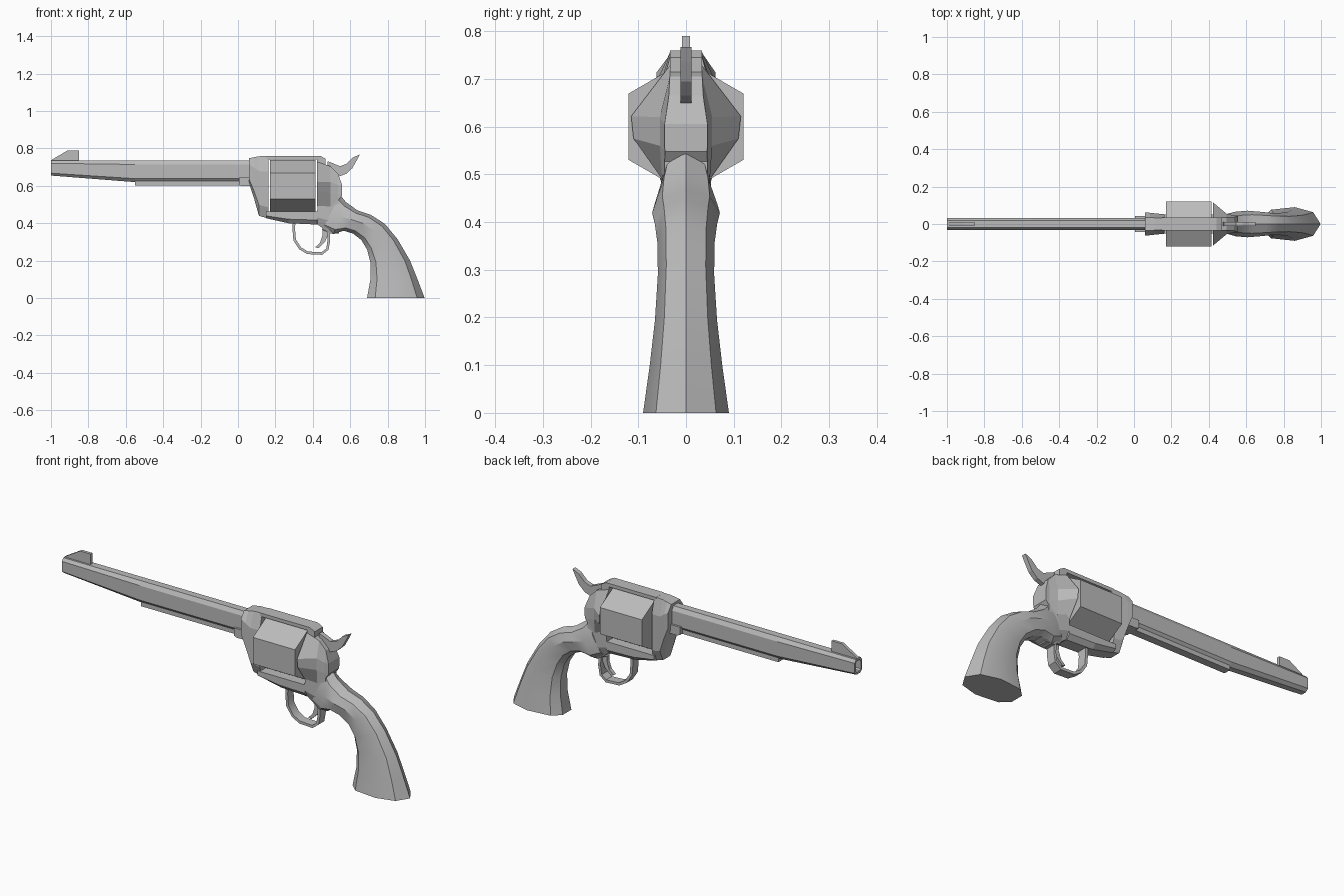
import bpy, bmesh, math
from mathutils import Vector

cube = bpy.data.objects.get("Cube")
if cube:
    bpy.data.objects.remove(cube, do_unlink=True)

steel = bpy.data.materials.new("plain grey")
steel.use_nodes = True
grey = (0.5, 0.5, 0.5, 1)
steel.diffuse_color = grey
steel.node_tree.nodes["Principled BSDF"].inputs["Base Color"].default_value = grey


def finish(name, bm, smooth=None):
    bmesh.ops.recalc_face_normals(bm, faces=bm.faces)
    mesh = bpy.data.meshes.new(name)
    bm.to_mesh(mesh)
    bm.free()
    ob = bpy.data.objects.new(name, mesh)
    bpy.context.collection.objects.link(ob)
    mesh.materials.append(steel)
    if smooth:
        bpy.ops.object.select_all(action='DESELECT')
        ob.select_set(True)
        bpy.context.view_layer.objects.active = ob
        bpy.ops.object.shade_smooth_by_angle(angle=math.radians(smooth))
    return ob


def loft(name, rings, smooth=None, bore=None):
    """Skin closed rings of equal size and cap both ends."""
    bm = bmesh.new()
    rows = [[bm.verts.new(p) for p in ring] for ring in rings]
    n = len(rows[0])
    for a, b in zip(rows, rows[1:]):
        for i in range(n):
            j = (i + 1) % n
            bm.faces.new((a[i], a[j], b[j], b[i]))
    first = bm.faces.new(rows[0])
    bm.faces.new(rows[-1])
    if bore:
        bmesh.ops.recalc_face_normals(bm, faces=bm.faces)
        bmesh.ops.inset_region(bm, faces=[first], thickness=bore)
        hole = bmesh.ops.extrude_discrete_faces(bm, faces=[first])["faces"]
        bmesh.ops.translate(bm, verts=hole[0].verts, vec=(0.15, 0, 0))
    return finish(name, bm, smooth)


def prism(name, outline, half):
    """Extrude a side outline symmetrically across the width."""
    bm = bmesh.new()
    face = bm.faces.new([bm.verts.new((x, -half, z)) for x, z in outline])
    top = bmesh.ops.extrude_face_region(bm, geom=[face])["geom"]
    bmesh.ops.translate(bm, vec=(0, 2 * half, 0),
                        verts=[v for v in top if isinstance(v, bmesh.types.BMVert)])
    return finish(name, bm)


def mirrored(half):
    """Close a half section of (width, height) pairs; points at width 0 stay single."""
    return half + [(-w, t) for w, t in reversed(half) if w > 0]


def stations(section, data):
    """Vertical sections from (x, bottom, top, half width)."""
    return [[(x, w * hw, lo + t * (hi - lo)) for w, t in mirrored(section)]
            for x, lo, hi, hw in data]


# Barrel with bore, and the rod housing below it
barrel_section = [(0.5, 0), (1, 0.16), (1, 0.82), (0.6, 1)]
loft("barrel", stations(barrel_section, [
    (-1, 0.655, 0.735, 0.031), (-0.55, 0.62, 0.735, 0.031),
    (0.07, 0.62, 0.735, 0.031)]), bore=0.012)
prism("rod_housing", [(-0.55, 0.625), (-0.55, 0.602), (0.08, 0.602), (0.08, 0.625)], 0.02)
prism("rod_collar", [(0.005, 0.645), (0.005, 0.605), (0.02, 0.598),
                     (0.08, 0.598), (0.08, 0.645)], 0.042)
prism("front_sight", [(-1, 0.73), (-1, 0.737), (-0.91, 0.79), (-0.85, 0.79),
                      (-0.85, 0.73)], 0.008)

# Frame: front block, top strap, bottom strap
loft("frame_front", stations([(0.55, 0), (1, 0.18), (1, 0.75), (0.58, 1)], [
    (0.06, 0.61, 0.748, 0.062), (0.085, 0.535, 0.753, 0.06),
    (0.112, 0.44, 0.758, 0.057), (0.162, 0.425, 0.76, 0.052)]))
prism("top_strap", [(0.15, 0.76), (0.44, 0.76), (0.468, 0.745), (0.468, 0.715),
                    (0.423, 0.715), (0.423, 0.742), (0.15, 0.742)], 0.034)
loft("bottom_strap", stations([(0.6, 0), (1, 0.35), (1, 1)], [
    (0.15, 0.427, 0.462, 0.052), (0.27, 0.4, 0.462, 0.052),
    (0.423, 0.393, 0.462, 0.052), (0.426, 0.393, 0.5, 0.052),
    (0.49, 0.345, 0.54, 0.05), (0.54, 0.345, 0.55, 0.045)]))

# Six-sided cylinder, point upward
drum = [(0.139 * math.cos(a), 0.6 + 0.139 * math.sin(a))
        for a in (math.radians(30 + 60 * i) for i in range(6))]
loft("cylinder", [[(x, y, z) for y, z in drum] for x in (0.171, 0.415)])

# Recoil shield tapering backward
shield = [
    (0.423, [(0.05, 0.49), (0.11, 0.575), (0.115, 0.622), (0.034, 0.728)]),
    (0.495, [(0.05, 0.49), (0.055, 0.56), (0.055, 0.62), (0.034, 0.705)]),
    (0.535, [(0.045, 0.52), (0.046, 0.55), (0.046, 0.605), (0.036, 0.665)]),
    (0.556, [(0.044, 0.548), (0.045, 0.56), (0.045, 0.604), (0.045, 0.606)])]
loft("recoil_shield", [[(x, y, z) for y, z in mirrored(half)] for x, half in shield])

# Hammer and trigger
prism("hammer", [(0.65, 0.767), (0.615, 0.752), (0.58, 0.717), (0.545, 0.705),
                 (0.48, 0.732), (0.47, 0.66), (0.54, 0.65), (0.58, 0.665),
                 (0.612, 0.695), (0.635, 0.737)], 0.012)
prism("trigger", [(0.45, 0.39), (0.452, 0.335), (0.438, 0.295), (0.413, 0.272),
                  (0.43, 0.267), (0.465, 0.3), (0.485, 0.35), (0.487, 0.39)], 0.01)

# Trigger guard: flat ribbon bent along a path
path = [Vector(p) for p in [(0.3, 0.41), (0.298, 0.37), (0.303, 0.31), (0.332, 0.266),
                            (0.372, 0.242), (0.448, 0.238), (0.478, 0.262),
                            (0.486, 0.31), (0.482, 0.37)]]
ribbon = []
for i, p in enumerate(path):
    t = (path[min(i + 1, len(path) - 1)] - path[max(i - 1, 0)]).normalized()
    n = Vector((-t.y, t.x)) * 0.007
    ribbon.append([(p.x + s * n.x, y, p.y + s * n.y)
                   for s, y in ((-1, -0.024), (1, -0.024), (1, 0.024), (-1, 0.024))])
loft("trigger_guard", ribbon, smooth=35)

# Grip: slanted sections from (front point, back point, half width)
grip_section = mirrored([(0, 1), (0.7, 0.87), (1, 0.55), (0.85, 0.14), (0.4, 0)])
grip = [
    ((0.69, 0), (0.998, 0), 0.09), ((0.708, 0.1), (0.96, 0.1), 0.076),
    ((0.708, 0.19), (0.92, 0.2), 0.065), ((0.69, 0.26), (0.853, 0.315), 0.059),
    ((0.66, 0.31), (0.785, 0.397), 0.06), ((0.615, 0.345), (0.71, 0.445), 0.066),
    ((0.565, 0.36), (0.64, 0.468), 0.071), ((0.51, 0.342), (0.575, 0.515), 0.066),
    ((0.45, 0.365), (0.545, 0.553), 0.054)]
loft("grip", [[(f[0] + t * (b[0] - f[0]), w * hw, f[1] + t * (b[1] - f[1]))
               for w, t in grip_section] for f, b, hw in grip], smooth=28)
